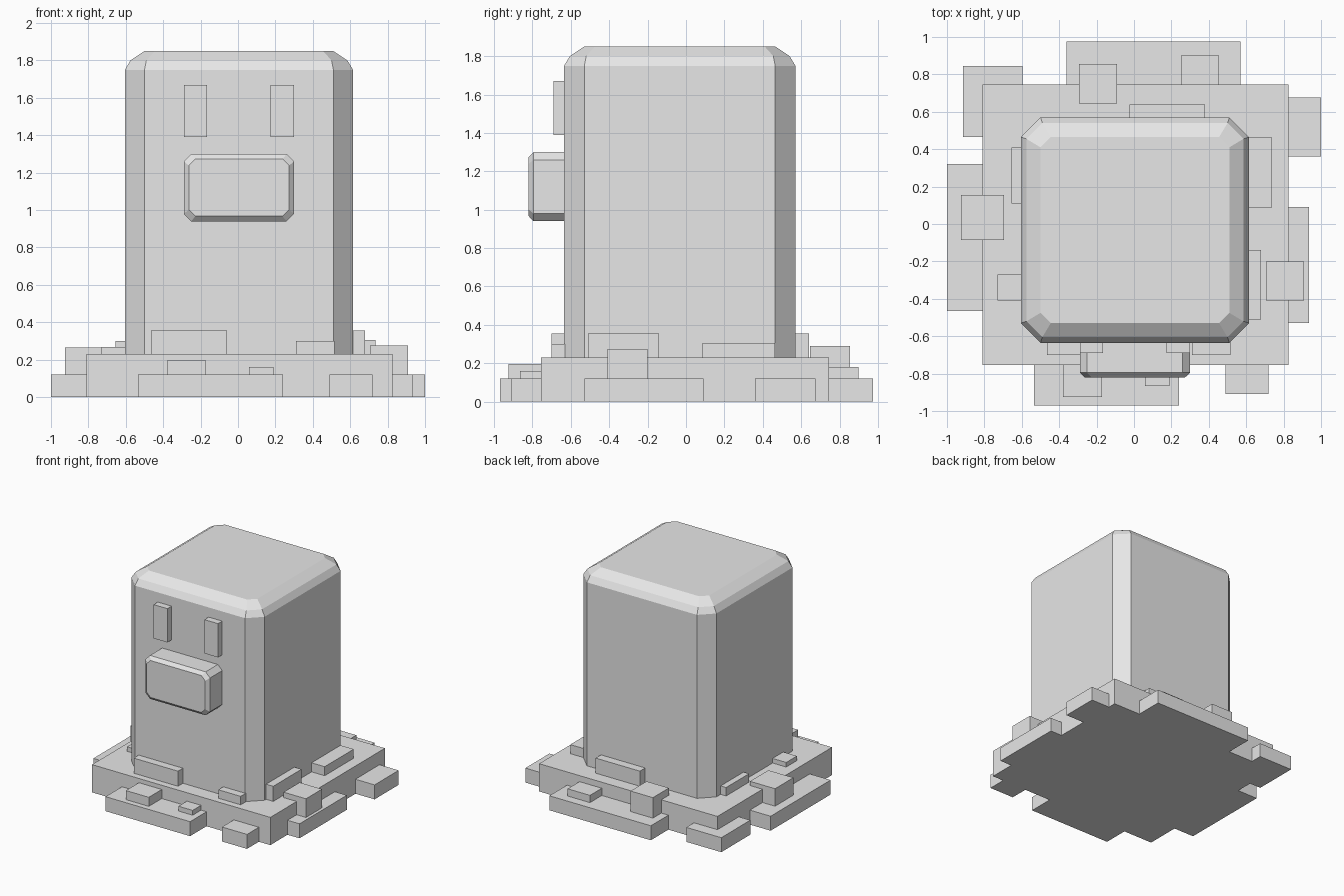
import bpy, bmesh

cube = bpy.data.objects.get("Cube")
if cube:
    bpy.data.objects.remove(cube, do_unlink=True)

grey = bpy.data.materials.new("plain_grey")
grey.use_nodes = True
grey.diffuse_color = (0.8, 0.8, 0.8, 1)
grey.node_tree.nodes["Principled BSDF"].inputs["Base Color"].default_value = (0.8, 0.8, 0.8, 1)


def finish(name, bm):
    bmesh.ops.recalc_face_normals(bm, faces=bm.faces)
    mesh = bpy.data.meshes.new(name)
    bm.to_mesh(mesh)
    bm.free()
    mesh.materials.append(grey)
    obj = bpy.data.objects.new(name, mesh)
    bpy.context.collection.objects.link(obj)
    return obj


def box(name, x, y, z):
    """Box from its (low, high) range on each axis."""
    bm = bmesh.new()
    bmesh.ops.create_cube(bm, size=1)
    for v in bm.verts:
        v.co = [(lo + hi) / 2 + c * (hi - lo) for c, (lo, hi) in zip(v.co, (x, y, z))]
    return finish(name, bm)


def octagon_loft(name, u, v, rings, place):
    """Loft chamfered rectangles; each ring is (depth, inset, chamfer)."""
    bm = bmesh.new()
    loops = []
    for depth, inset, c in rings:
        a, b = u[0] + inset, u[1] - inset
        d, e = v[0] + inset, v[1] - inset
        outline = [(a + c, d), (b - c, d), (b, d + c), (b, e - c),
                   (b - c, e), (a + c, e), (a, e - c), (a, d + c)]
        loops.append([bm.verts.new(place(p, q, depth)) for p, q in outline])
    for low, high in zip(loops, loops[1:]):
        for i in range(len(low)):
            j = (i + 1) % len(low)
            bm.faces.new((low[i], low[j], high[j], high[i]))
    bm.faces.new(loops[0])
    bm.faces.new(loops[-1])
    return finish(name, bm)


# Body with chamfered corners and a two-step rounded top
octagon_loft("body", (-0.605, 0.615), (-0.635, 0.57),
             [(0.1, 0, 0.105), (1.75, 0, 0.105), (1.8, 0.03, 0.085), (1.85, 0.105, 0.055)],
             lambda p, q, d: (p, q, d))

# Snout with a bevelled front
octagon_loft("snout", (-0.29, 0.30), (0.94, 1.30),
             [(-0.6, 0, 0.04), (-0.795, 0, 0.04), (-0.82, 0.027, 0.035)],
             lambda p, q, d: (p, d, q))

# Eyes
for side, x in (("right", -0.29), ("left", 0.175)):
    box(side + "_eye", (x, x + 0.125), (-0.69, -0.6), (1.39, 1.67))

# Base slab
box("base_slab", (-0.81, 0.825), (-0.755, 0.745), (0, 0.23))

# Low ground blocks around the slab
low = (0, 0.12)
box("front_ground_block", (-0.535, 0.24), (-0.97, -0.7), low)
box("front_corner_ground_block", (0.49, 0.72), (-0.91, -0.7), low)
box("left_ground_block", (0.7, 0.935), (-0.53, 0.09), low)
box("left_rear_ground_block", (0.7, 1.0), (0.36, 0.675), low)
box("back_ground_block", (-0.36, 0.57), (0.7, 0.975), low)
box("back_corner_ground_block", (-0.915, -0.595), (0.465, 0.845), low)
box("right_ground_block", (-1.0, -0.7), (-0.465, 0.32), low)

# Rubble resting on the ground blocks
box("front_rubble", (-0.38, -0.17), (-0.925, -0.7), (0.1, 0.195))
box("front_small_rubble", (0.06, 0.19), (-0.865, -0.7), (0.1, 0.16))
box("left_rubble", (0.705, 0.91), (-0.41, -0.2), (0.1, 0.275))
box("back_tall_rubble", (-0.295, -0.09), (0.645, 0.855), (0.1, 0.29))
box("back_rubble", (0.25, 0.455), (0.7, 0.9), (0.1, 0.18))
box("right_rubble", (-0.925, -0.695), (-0.085, 0.155), (0.1, 0.265))

# Rubble on the slab against the body
box("front_body_rubble", (-0.465, -0.06), (-0.7, -0.6), (0.2, 0.355))
box("front_small_body_rubble", (0.31, 0.515), (-0.7, -0.6), (0.2, 0.3))
box("left_body_rubble", (0.55, 0.68), (-0.51, -0.14), (0.2, 0.355))
box("left_rear_body_rubble", (0.55, 0.735), (0.085, 0.465), (0.2, 0.305))
box("back_body_rubble", (-0.025, 0.38), (0.5, 0.64), (0.2, 0.355))
box("right_body_rubble", (-0.655, -0.55), (0.11, 0.41), (0.2, 0.3))
box("right_small_body_rubble", (-0.73, -0.55), (-0.41, -0.27), (0.2, 0.268))
